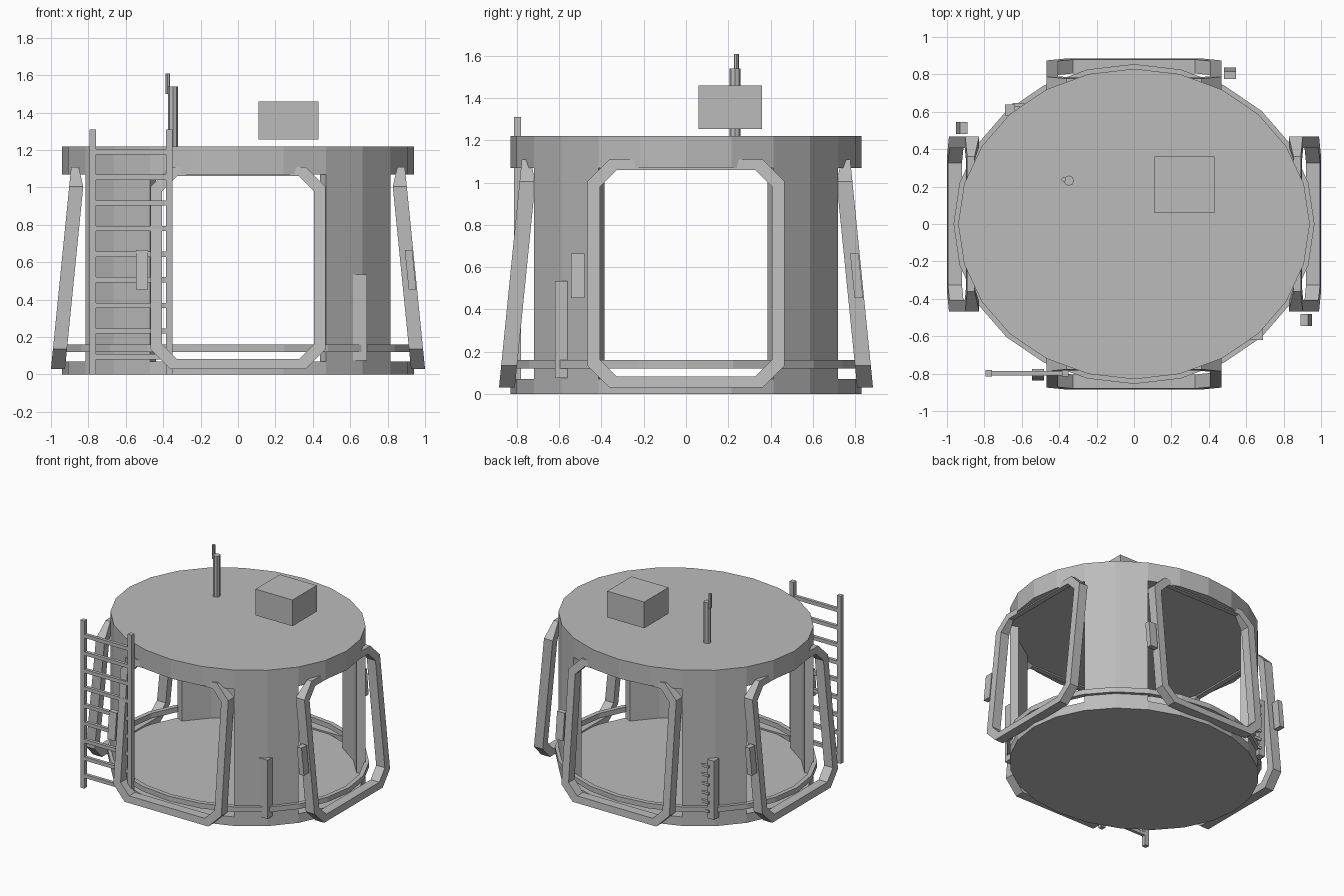
import bpy
import bmesh
from math import cos, sin, pi
from mathutils import Vector

default = bpy.data.objects.get("Cube")
if default:
    bpy.data.objects.remove(default)

RX, RY, SIDES = 0.94, 0.83, 24

grey = bpy.data.materials.new("plain grey")
grey.use_nodes = True
COLOUR = (0.5, 0.5, 0.5, 1)
grey.diffuse_color = COLOUR
grey.node_tree.nodes["Principled BSDF"].inputs["Base Color"].default_value = COLOUR


def finish(name, bm):
    bmesh.ops.recalc_face_normals(bm, faces=bm.faces)
    mesh = bpy.data.meshes.new(name)
    bm.to_mesh(mesh)
    bm.free()
    mesh.materials.append(grey)
    obj = bpy.data.objects.new(name, mesh)
    bpy.context.collection.objects.link(obj)
    return obj


def add_box(bm, x, y, z):
    """Box from (low, high) ranges."""
    verts = bmesh.ops.create_cube(bm, size=1)["verts"]
    for v in verts:
        v.co = Vector([(a + b) / 2 + c * (b - a) for (a, b), c in zip((x, y, z), v.co)])
    return verts


def box(name, x, y, z):
    bm = bmesh.new()
    add_box(bm, x, y, z)
    return finish(name, bm)


def sweep(bm, loops, closed):
    """Join equal cross-sections into a tube, capped when open."""
    rows = [[bm.verts.new(p) for p in loop] for loop in loops]
    n = len(rows[0])
    pairs = list(zip(rows, rows[1:] + rows[:1]))
    for a, b in pairs if closed else pairs[:-1]:
        for i in range(n):
            j = (i + 1) % n
            bm.faces.new((a[i], a[j], b[j], b[i]))
    if not closed:
        bm.faces.new(rows[0])
        bm.faces.new(rows[-1])


def ellipse(rx, ry, z):
    return [(rx * cos(2 * pi * i / SIDES), ry * sin(2 * pi * i / SIDES), z)
            for i in range(SIDES)]


def arc_wall(name, first, last, outer, inner, z0, z1):
    """Curved wall between two side numbers, or a full ring."""
    closed = last - first == SIDES
    loops = []
    for i in range(first, last if closed else last + 1):
        c, s = cos(2 * pi * i / SIDES), sin(2 * pi * i / SIDES)
        (ox, oy), (ix, iy) = outer, inner
        loops.append([(ox * c, oy * s, z0), (ox * c, oy * s, z1),
                      (ix * c, iy * s, z1), (ix * c, iy * s, z0)])
    bm = bmesh.new()
    sweep(bm, loops, closed)
    return finish(name, bm)


# Floor and roof slabs
for name, z0, z1 in (("floor_slab", 0, 0.07), ("roof_slab", 1.07, 1.22)):
    bm = bmesh.new()
    sweep(bm, [ellipse(RX, RY, z0), ellipse(RX, RY, z1)], False)
    finish(name, bm)

# Four curved corner columns
for k, name in enumerate(("back_left", "back_right", "front_right", "front_left")):
    first = 2 + 6 * k
    arc_wall(name + "_column", first, first + 2, (RX, RY),
             (RX * 0.93, RY * 0.93), 0.07, 1.07)

# Low rail round the floor
arc_wall("low_rail", 0, SIDES, (0.965, 0.855), (0.93, 0.82), 0.12, 0.16)


# Leaning eight-sided door frames, each with a handle box
def octagon(w, z0, z1, cut):
    half = [(w, z0 + cut), (w, z1 - cut), (w - cut, z1), (cut - w, z1)]
    return half + [(-w, z1 - cut), (-w, z0 + cut), (cut - w, z0), (w - cut, z0)]


def place(side, u, out, z):
    """Turn a sideways and outward position to one of the four sides."""
    x, y = ((u, -out), (out, u), (-u, out), (-out, -u))[side]
    return x, y, z


for side, name in enumerate(("front", "left", "back", "right")):
    reach = 0.885 if side % 2 == 0 else 1.0

    def lean(z):
        return reach - 0.1 * (z - 0.03)

    loops = []
    for (u, z), (ui, zi) in zip(octagon(0.467, 0.03, 1.11, 0.105),
                                octagon(0.407, 0.083, 1.06, 0.08)):
        deep = 0.04 if z > 1.05 else 0.075
        loops.append([place(side, u, lean(z), z), place(side, ui, lean(zi), zi),
                      place(side, ui, lean(zi) - deep, zi),
                      place(side, u, lean(z) - deep, z)])
    bm = bmesh.new()
    sweep(bm, loops, True)
    finish(name + "_door_frame", bm)

    bm = bmesh.new()
    sweep(bm, [[place(side, u, lean(z) - d, z) for u, d in
                ((-0.545, 0.005), (-0.48, 0.005), (-0.48, 0.045), (-0.545, 0.045))]
               for z in (0.455, 0.665)], False)
    finish(name + "_handle_box", bm)

# Tall front ladder
bm = bmesh.new()
for x in (-0.795, -0.385):
    add_box(bm, (x, x + 0.035), (-0.815, -0.78), (0, 1.31))
for i in range(9):
    z = 0.095 + 0.137 * i
    add_box(bm, (-0.77, -0.37), (-0.81, -0.785), (z - 0.014, z + 0.014))
finish("ladder", bm)

# Short posts on two columns, with stub rungs at the back
box("front_post", (0.615, 0.69), (-0.62, -0.56), (0.075, 0.535))
box("back_post", (-0.69, -0.635), (0.58, 0.64), (0.075, 0.535))
bm = bmesh.new()
for i in range(6):
    z = 0.13 + 0.07 * i
    add_box(bm, (-0.65, -0.585), (0.625, 0.648), (z - 0.01, z + 0.01))
finish("back_rungs", bm)

# Roof box and mast
box("roof_box", (0.11, 0.43), (0.06, 0.36), (1.255, 1.46))
for name, x, y, r, z0, z1 in (("mast", -0.348, 0.232, 0.027, 1.22, 1.54),
                              ("mast_tip", -0.376, 0.238, 0.012, 1.5, 1.61)):
    bpy.ops.mesh.primitive_cylinder_add(vertices=8, radius=r, depth=z1 - z0,
                                        location=(x, y, (z0 + z1) / 2))
    bpy.context.object.name = name
    bpy.context.object.data.materials.append(grey)
